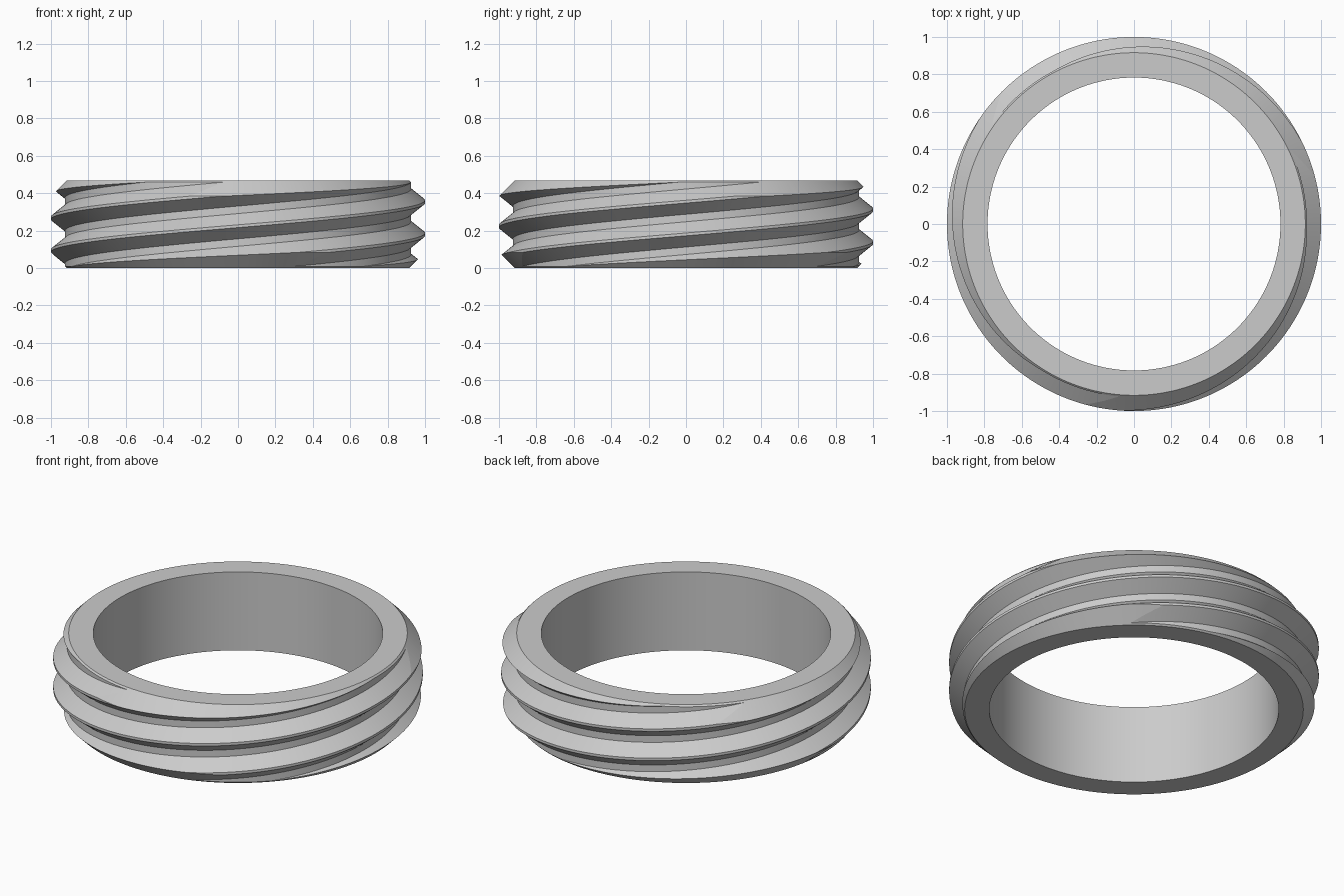
import bpy, bmesh, math

cube = bpy.data.objects.get("Cube")
if cube:
    bpy.data.objects.remove(cube, do_unlink=True)

HEIGHT = 0.468
BORE, CHAMFER, ROOT, CREST = 0.783, 0.916, 0.925, 1.0
PITCH, STARTS, CREST_Z = 0.175, 3, 0.18   # crest height at angle zero
SEGMENTS = 192

steel = bpy.data.materials.new("grey_metal")
steel.use_nodes = True
colour = (0.6, 0.6, 0.6, 1)
steel.diffuse_color = colour
steel.node_tree.nodes["Principled BSDF"].inputs["Base Color"].default_value = colour


def make_object(name, bm):
    bmesh.ops.recalc_face_normals(bm, faces=bm.faces[:])
    mesh = bpy.data.meshes.new(name)
    bm.to_mesh(mesh)
    bm.free()
    mesh.materials.append(steel)
    obj = bpy.data.objects.new(name, mesh)
    bpy.context.collection.objects.link(obj)
    return obj


def sweep(profile, rise, closed):
    """Turn (radius, z) points once round z while climbing by rise."""
    bm = bmesh.new()
    columns = []
    for i in range(SEGMENTS + 1):
        t = i / SEGMENTS
        a = math.tau * t
        columns.append([bm.verts.new((r * math.cos(a), r * math.sin(a), z + rise * t))
                        for r, z in profile])
    count = len(profile)
    for a, b in zip(columns, columns[1:]):
        for k in range(count if closed else count - 1):
            n = (k + 1) % count
            bm.faces.new((a[k], b[k], b[n], a[n]))
    bmesh.ops.remove_doubles(bm, verts=bm.verts[:], dist=1e-5)
    return bm


# Threaded core: three-start right-hand thread, cut level at both ends
tooth = [(ROOT, -0.0675), (CREST, -0.0075), (CREST, 0.0075), (ROOT, 0.0675)]
rows = [(r, CREST_Z + PITCH * n + z) for n in range(-6, 5) for r, z in tooth]
bm = sweep(rows, PITCH * STARTS, False)
for z, up in ((-0.1, -1), (HEIGHT + 0.1, 1)):
    bmesh.ops.bisect_plane(bm, geom=bm.verts[:] + bm.edges[:] + bm.faces[:],
                           plane_co=(0, 0, z), plane_no=(0, 0, up), clear_outer=True)
bmesh.ops.holes_fill(bm, edges=[e for e in bm.edges if e.is_boundary], sides=0)
ring = make_object("threaded_ring", bm)

# Envelope: bore, flat ends and 45 degree end chamfers
OUT = 1.03
lead = OUT - CHAMFER
envelope = make_object("ring_envelope", sweep(
    [(BORE, 0), (CHAMFER, 0), (OUT, lead), (OUT, HEIGHT - lead),
     (CHAMFER, HEIGHT), (BORE, HEIGHT)], 0, True))

# Trim the core to the envelope
trim = ring.modifiers.new("trim", "BOOLEAN")
trim.operation = "INTERSECT"
trim.solver = "EXACT"
trim.object = envelope
bpy.ops.object.select_all(action="DESELECT")
bpy.context.view_layer.objects.active = ring
ring.select_set(True)
bpy.ops.object.modifier_apply(modifier="trim")
bpy.data.objects.remove(envelope, do_unlink=True)
bpy.ops.object.shade_smooth_by_angle(angle=math.radians(5))
